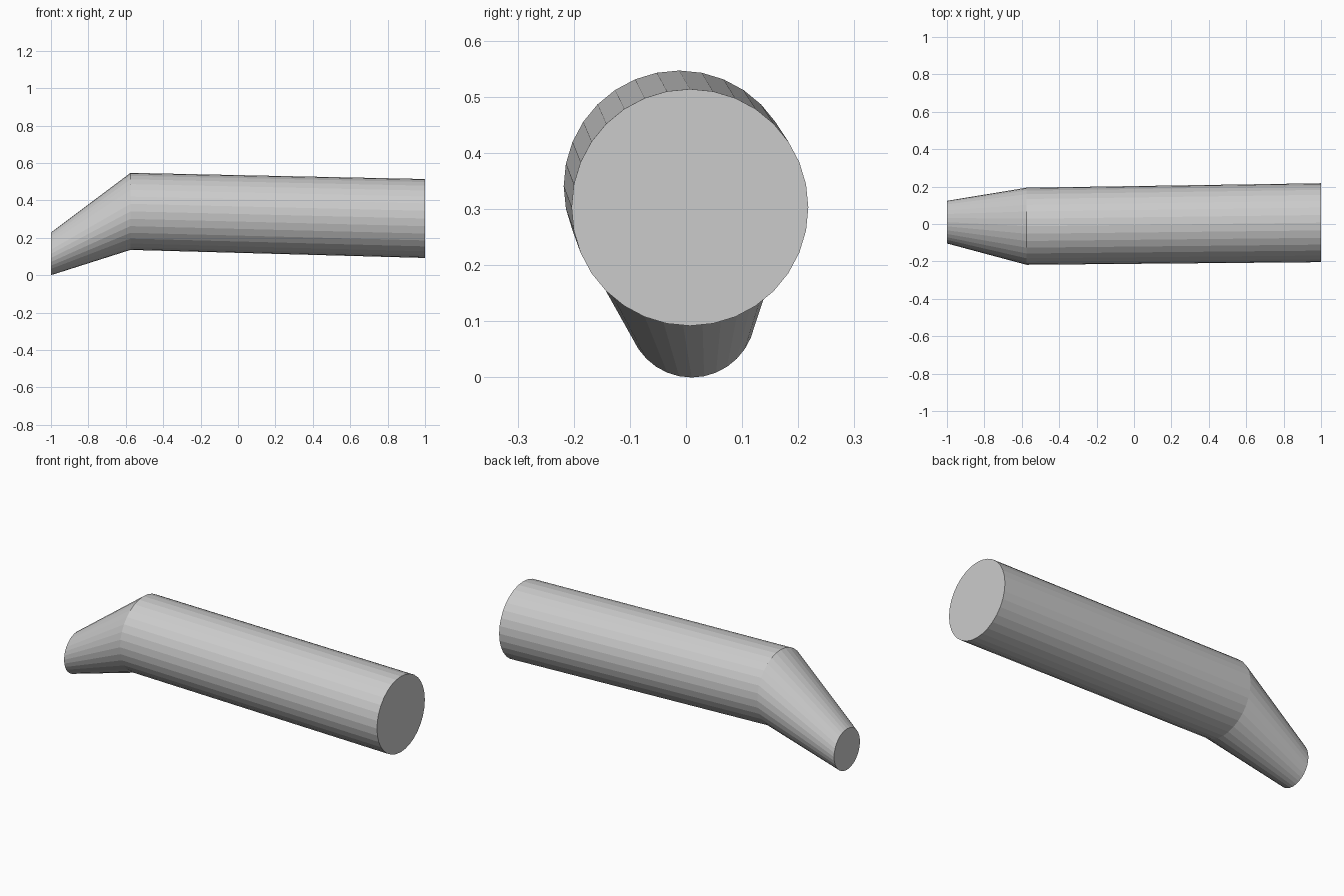
import bpy, bmesh
from math import sin, cos, tau

if "Cube" in bpy.data.objects:
    bpy.data.objects.remove(bpy.data.objects["Cube"])

SIDES = 32

# Cross-sections along the tube: x, centre y, centre z, radius
SECTIONS = [
    (-1.0, 0.01, 0.115, 0.114),
    (-0.575, -0.012, 0.342, 0.206),
    (1.0, 0.007, 0.304, 0.211),
]


def loft(name, sections):
    bm = bmesh.new()
    rings = []
    for x, y, z, r in sections:
        rings.append([bm.verts.new((x, y + r * sin(tau * i / SIDES),
                                    z + r * cos(tau * i / SIDES)))
                      for i in range(SIDES)])
    # Tube walls
    for a, b in zip(rings, rings[1:]):
        for i in range(SIDES):
            j = (i + 1) % SIDES
            bm.faces.new((a[i], a[j], b[j], b[i]))
    # End caps
    bm.faces.new(rings[0])
    bm.faces.new(rings[-1])
    bmesh.ops.recalc_face_normals(bm, faces=bm.faces[:])
    # Rest the lowest point on the ground
    low = min(v.co.z for v in bm.verts)
    bmesh.ops.translate(bm, verts=bm.verts[:], vec=(0, 0, -low))
    mesh = bpy.data.meshes.new(name)
    bm.to_mesh(mesh)
    bm.free()
    obj = bpy.data.objects.new(name, mesh)
    bpy.context.collection.objects.link(obj)
    return obj


# Long pipe with a bent, tapering end
loft("bent_pipe", SECTIONS)
